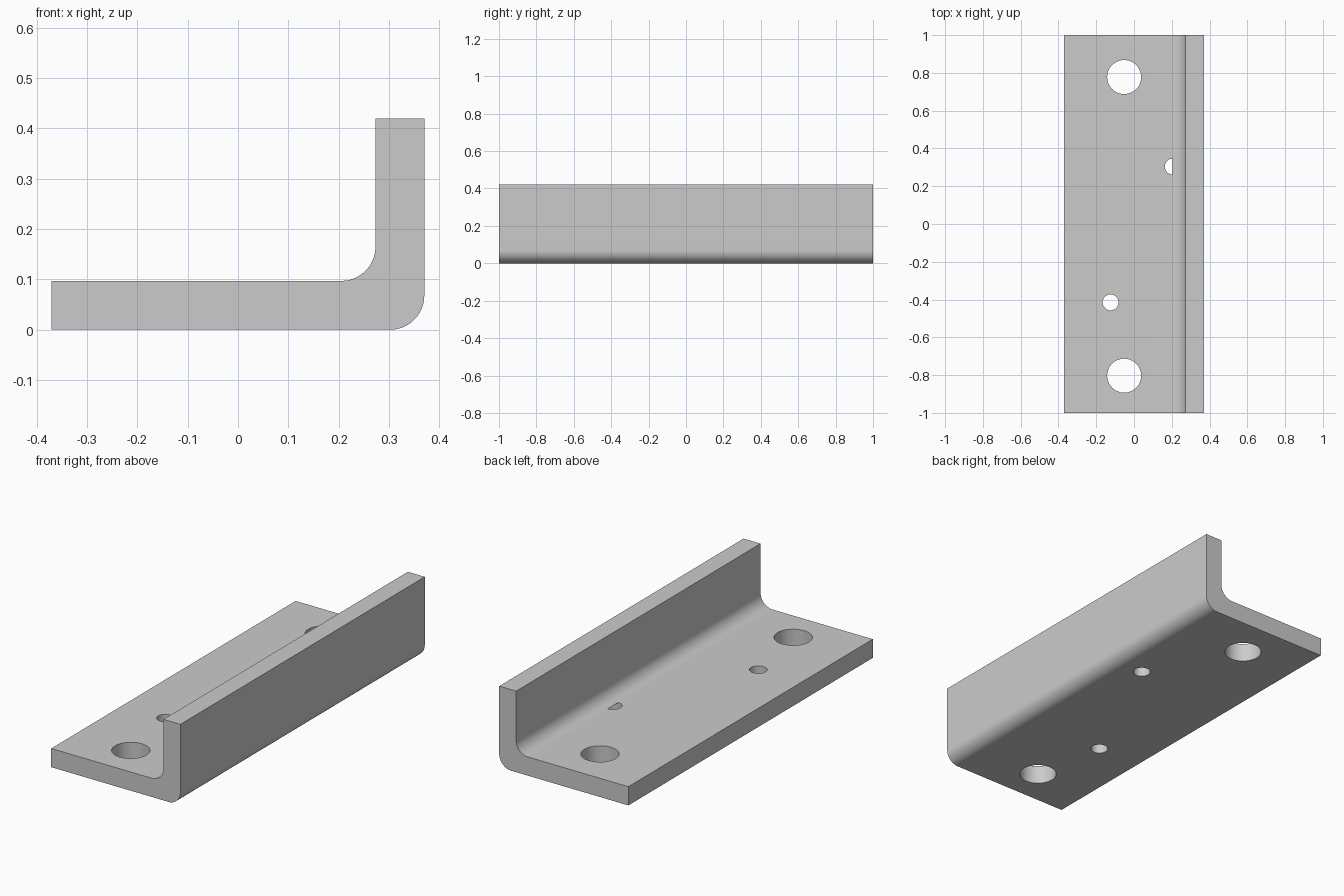
import bpy, bmesh, math
from mathutils import Vector

old = bpy.data.objects.get("Cube")
if old:
    bpy.data.objects.remove(old, do_unlink=True)

HALF_W, HALF_L, HEIGHT, THICK, BEND = 0.37, 1.0, 0.42, 0.097, 0.068
WALL = HALF_W - THICK          # inner face of the upright flange
BEND_START = WALL - BEND       # where the inner fillet meets the base

grey = bpy.data.materials.new("plain grey metal")
grey.use_nodes = True
colour = (0.6, 0.6, 0.6, 1)
grey.diffuse_color = colour
grey.node_tree.nodes["Principled BSDF"].inputs["Base Color"].default_value = colour


def arc(cx, cy, r, start, end, steps):
    angles = [math.radians(start + (end - start) * i / steps) for i in range(steps + 1)]
    return [(cx + r * math.cos(a), cy + r * math.sin(a)) for a in angles]


def prism(name, points, sweep):
    """Extrude a closed outline along a vector."""
    bm = bmesh.new()
    face = bm.faces.new([bm.verts.new(p) for p in points])
    ext = bmesh.ops.extrude_face_region(bm, geom=[face])
    moved = [g for g in ext["geom"] if isinstance(g, bmesh.types.BMVert)]
    bmesh.ops.translate(bm, verts=moved, vec=Vector(sweep))
    bmesh.ops.recalc_face_normals(bm, faces=bm.faces)
    mesh = bpy.data.meshes.new(name)
    bm.to_mesh(mesh)
    bm.free()
    mesh.materials.append(grey)
    obj = bpy.data.objects.new(name, mesh)
    bpy.context.collection.objects.link(obj)
    return obj


# Bent L-shaped profile swept along the length
profile = [(-HALF_W, 0)]
profile += arc(HALF_W - BEND, BEND, BEND, -90, 0, 24)
profile += [(HALF_W, HEIGHT), (WALL, HEIGHT)]
profile += arc(BEND_START, THICK + BEND, BEND, 0, -90, 24)
profile += [(-HALF_W, THICK)]
bracket = prism("angle_bracket", [(x, -HALF_L, z) for x, z in profile], (0, 2 * HALF_L, 0))
bpy.context.view_layer.objects.active = bracket
bracket.select_set(True)


def drill(x, y, r, top=0.2, start=0, end=360):
    outline = arc(x, y, r, start, end, 48)
    if end - start == 360:
        outline.pop()
    cutter = prism("hole_cutter", [(px, py, -0.1) for px, py in outline], (0, 0, top + 0.1))
    cutter.hide_render = True
    mod = bracket.modifiers.new("hole", "BOOLEAN")
    mod.operation, mod.solver, mod.object = "DIFFERENCE", "EXACT", cutter
    bpy.ops.object.modifier_apply(modifier=mod.name)
    bpy.data.objects.remove(cutter, do_unlink=True)


# Two mounting holes and one pin hole
drill(-0.052, 0.778, 0.09)
drill(-0.052, -0.803, 0.09)
drill(-0.124, -0.415, 0.042)

# Pin hole beside the bend: blind under the fillet, open on the flat half
drill(BEND_START, 0.304, 0.042, top=THICK - 0.001)
drill(BEND_START, 0.304, 0.042, start=90, end=270)

bpy.ops.object.shade_smooth_by_angle(angle=math.radians(30))
